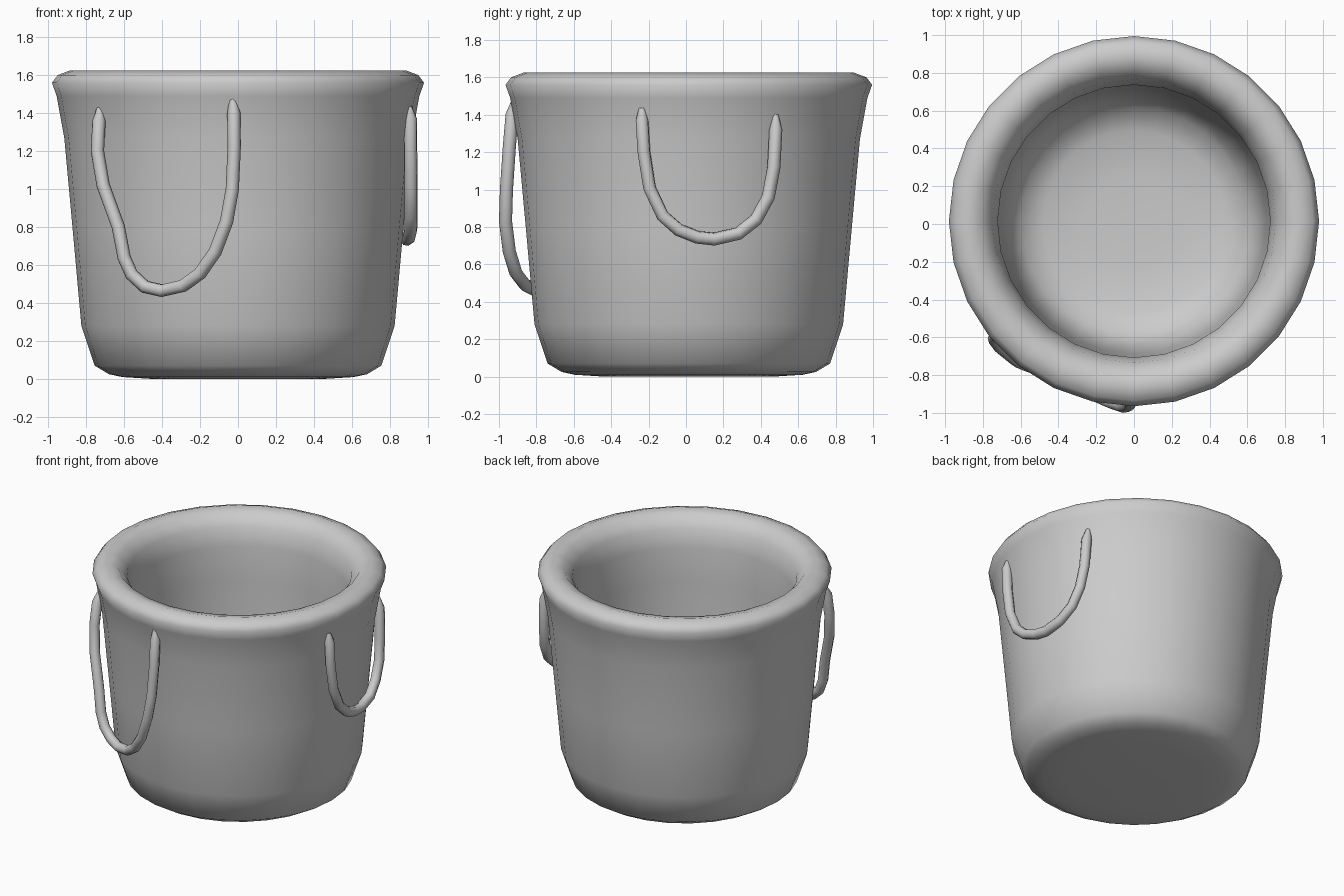
import bpy, bmesh, math

if "Cube" in bpy.data.objects:
    bpy.data.objects.remove(bpy.data.objects["Cube"])

SIDES = 28
CENTRE_Y = 0.015


def lathe(name, profile, sides):
    """Spin an (r, z) profile into a closed solid; both ends are capped."""
    bm = bmesh.new()
    rings = []
    for r, z in profile:
        rings.append([bm.verts.new((r * math.sin(2 * math.pi * i / sides),
                                    r * math.cos(2 * math.pi * i / sides) + CENTRE_Y, z))
                      for i in range(sides)])
    for a, b in zip(rings, rings[1:]):
        for i in range(sides):
            j = (i + 1) % sides
            bm.faces.new((a[i], a[j], b[j], b[i]))
    bm.faces.new(rings[0])
    bm.faces.new(rings[-1])
    bmesh.ops.recalc_face_normals(bm, faces=bm.faces)
    for f in bm.faces:
        f.smooth = True
    me = bpy.data.meshes.new(name)
    bm.to_mesh(me)
    bm.free()
    ob = bpy.data.objects.new(name, me)
    bpy.context.collection.objects.link(ob)
    return ob


def rope(name, points, radius=0.035):
    """Round tube through the points, with narrowed ends."""
    cu = bpy.data.curves.new(name, 'CURVE')
    cu.dimensions = '3D'
    cu.bevel_depth = radius
    cu.bevel_resolution = 2
    cu.use_fill_caps = True
    sp = cu.splines.new('POLY')
    sp.points.add(len(points) - 1)
    for i, (p, co) in enumerate(zip(sp.points, points)):
        p.co = (*co, 1)
        p.radius = 0.45 if i in (0, len(points) - 1) else 1.0
    sp.use_smooth = True
    ob = bpy.data.objects.new(name, cu)
    bpy.context.collection.objects.link(ob)
    bpy.ops.object.select_all(action='DESELECT')
    ob.select_set(True)
    bpy.context.view_layer.objects.active = ob
    bpy.ops.object.convert(target='MESH')
    bpy.ops.object.shade_smooth_by_angle(angle=math.radians(60))
    return ob


# Bucket: outer wall, rolled rim, inner wall and floor
lathe("bucket", [
    (0.45, 0.0), (0.61, 0.01), (0.68, 0.025), (0.755, 0.07), (0.825, 0.28),
    (0.87, 0.78), (0.915, 1.27), (0.955, 1.49), (0.98, 1.56), (0.95, 1.60),
    (0.885, 1.625), (0.81, 1.605), (0.75, 1.53), (0.722, 1.40), (0.72, 1.15),
    (0.70, 0.65), (0.67, 0.30), (0.60, 0.17), (0.48, 0.12), (0.25, 0.10),
], SIDES)

# Long drooping rope handle on the front
rope("front_handle", [
    (-0.73, -0.565, 1.425), (-0.732, -0.59, 1.36), (-0.74, -0.61, 1.20),
    (-0.71, -0.65, 1.02), (-0.63, -0.715, 0.80), (-0.60, -0.735, 0.64),
    (-0.56, -0.75, 0.55), (-0.49, -0.77, 0.485), (-0.40, -0.81, 0.465),
    (-0.29, -0.86, 0.49), (-0.20, -0.91, 0.555), (-0.12, -0.945, 0.67),
    (-0.06, -0.965, 0.83), (-0.03, -0.96, 1.00), (-0.02, -0.945, 1.22),
    (-0.022, -0.93, 1.40), (-0.03, -0.915, 1.48),
])

# Shorter rope handle on the right side
rope("side_handle", [
    (0.90, -0.237, 1.435), (0.908, -0.235, 1.37), (0.91, -0.225, 1.20),
    (0.912, -0.195, 1.01), (0.912, -0.125, 0.86), (0.91, -0.04, 0.785),
    (0.90, 0.06, 0.745), (0.89, 0.15, 0.735), (0.875, 0.28, 0.765),
    (0.855, 0.375, 0.84), (0.84, 0.44, 0.96), (0.825, 0.47, 1.12),
    (0.815, 0.48, 1.32), (0.80, 0.478, 1.40),
])
